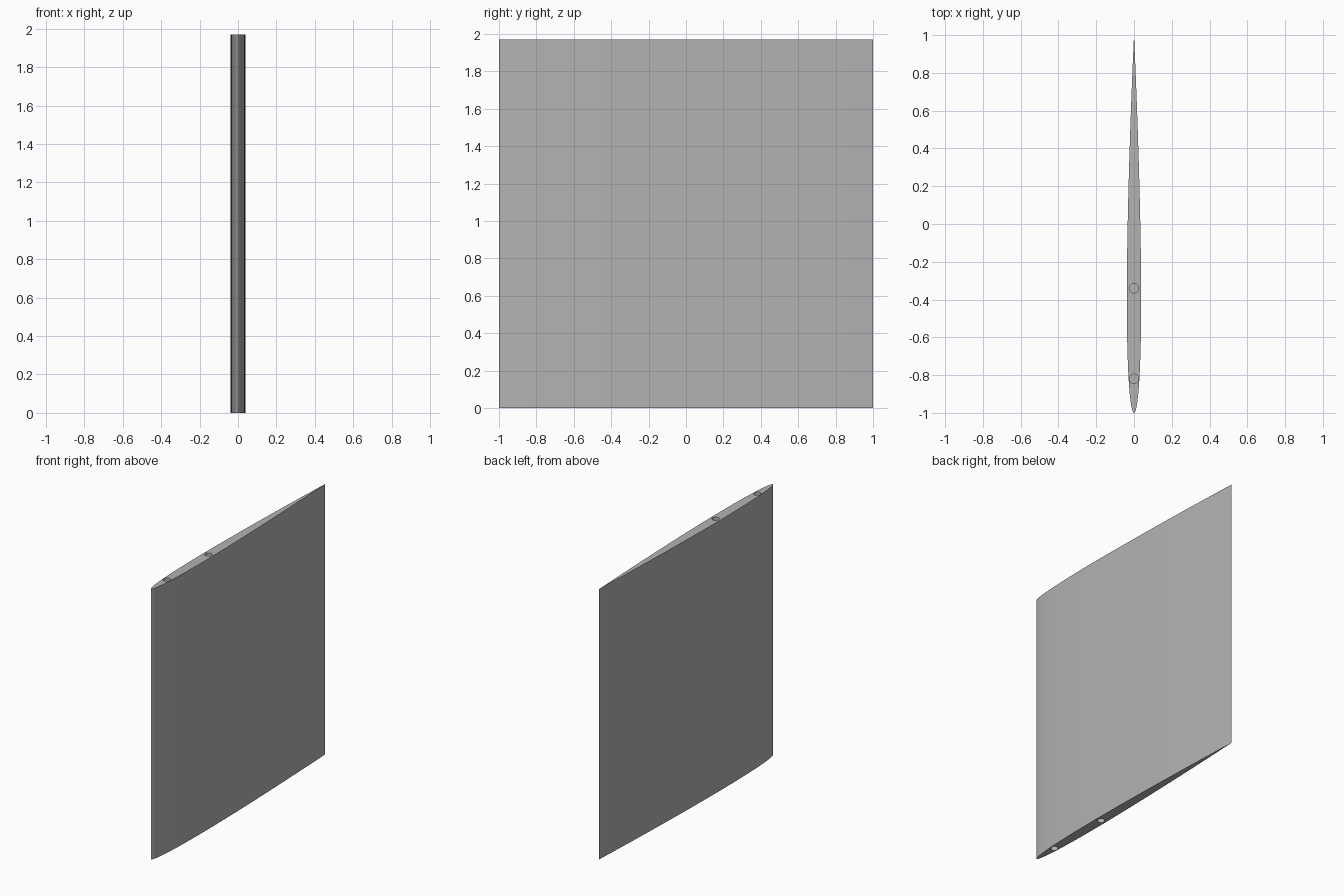
import bpy
import bmesh
import math

HEIGHT = 1.97
HALF_THICKNESS = 0.038
STATIONS = 40
HOLE_DEPTH = 0.1

cube = bpy.data.objects.get("Cube")
if cube:
    bpy.data.objects.remove(cube, do_unlink=True)

grey = bpy.data.materials.new("plain grey")
grey.use_nodes = True
colour = (0.45, 0.45, 0.45, 1)
grey.diffuse_color = colour
grey.node_tree.nodes["Principled BSDF"].inputs["Base Color"].default_value = colour


def half_width(t):
    """Symmetric wing section, t from 0 at the nose to 1 at the tail."""
    return HALF_THICKNESS * 2 * (1.4845 * math.sqrt(t) - 0.63 * t - 1.758 * t**2
                                 + 1.4215 * t**3 - 0.518 * t**4)


# Wing section: one side from nose to tail, mirrored back to the nose
stations = [(1 - math.cos(math.pi * i / STATIONS)) / 2 for i in range(STATIONS + 1)]
side = [(half_width(t), 2 * t - 1) for t in stations]
side[-1] = (0, 1)
outline = side + [(-x, y) for x, y in side[-2:0:-1]]

# Wing panel: extruded upright
bm = bmesh.new()
base = bm.faces.new([bm.verts.new((x, y, 0)) for x, y in outline])
extruded = bmesh.ops.extrude_face_region(bm, geom=[base])["geom"]
bmesh.ops.translate(bm, verts=[v for v in extruded if isinstance(v, bmesh.types.BMVert)],
                    vec=(0, 0, HEIGHT))
bmesh.ops.recalc_face_normals(bm, faces=bm.faces)
mesh = bpy.data.meshes.new("wing_panel")
bm.to_mesh(mesh)
bm.free()
mesh.materials.append(grey)
wing = bpy.data.objects.new("wing_panel", mesh)
bpy.context.collection.objects.link(wing)

# Blind pin holes in both ends
bpy.ops.object.select_all(action="DESELECT")
for y in (-0.82, -0.34):
    for z in (0, HEIGHT):
        bpy.ops.mesh.primitive_cylinder_add(vertices=32, radius=0.025,
                                            depth=2 * HOLE_DEPTH, location=(0, y, z))
        cutter = bpy.context.object
        cutter.name = "pin_hole_cutter"
        cutter.hide_render = True
        cutter.data.materials.append(grey)
        cut = wing.modifiers.new("pin_hole", "BOOLEAN")
        cut.operation = "DIFFERENCE"
        cut.solver = "EXACT"
        cut.object = cutter
        bpy.context.view_layer.objects.active = wing
        bpy.ops.object.modifier_apply(modifier=cut.name)
        bpy.data.objects.remove(cutter, do_unlink=True)

bpy.ops.object.select_all(action="DESELECT")
wing.select_set(True)
bpy.context.view_layer.objects.active = wing
bpy.ops.object.shade_smooth_by_angle(angle=math.radians(30))
